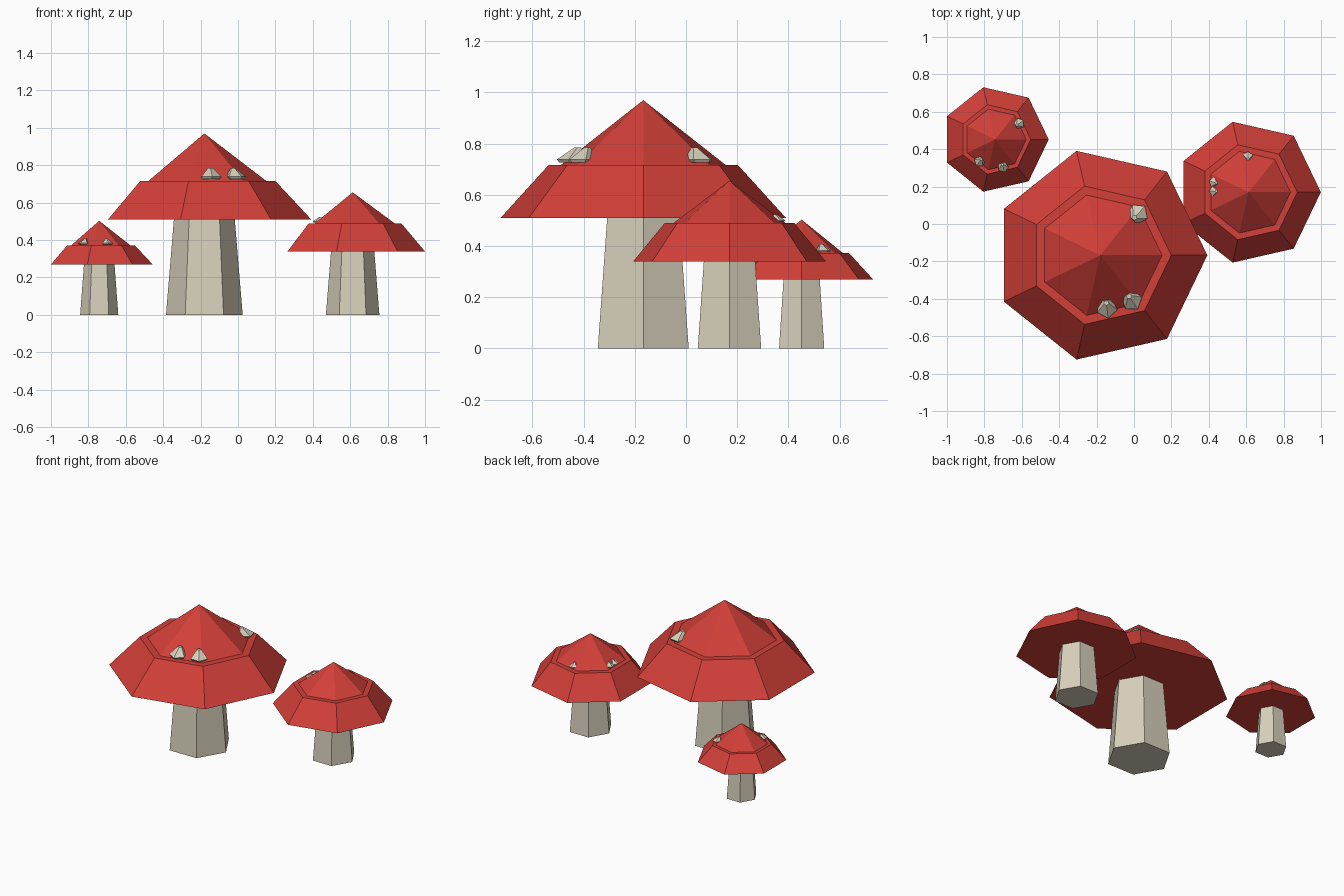
import bpy, bmesh
from math import cos, sin, pi, atan2
from mathutils import Vector

cube = bpy.data.objects.get("Cube")
if cube:
    bpy.data.objects.remove(cube, do_unlink=True)


def make_material(name, rgb):
    mat = bpy.data.materials.new(name)
    mat.use_nodes = True
    mat.diffuse_color = (*rgb, 1)
    mat.node_tree.nodes["Principled BSDF"].inputs["Base Color"].default_value = (*rgb, 1)
    return mat


RED = make_material("cap red", (0.65, 0.05, 0.04))
CREAM = make_material("stem cream", (0.68, 0.63, 0.50))


def lathe(name, sides, profile, mat, location, turn=0.0, lean=(0, 0)):
    """Stack flat-sided rings of (radius, height); radius 0 closes to a point.
    The last ring is moved sideways by lean."""
    bm = bmesh.new()
    rings = []
    for i, (r, z) in enumerate(profile):
        dx, dy = lean if i == len(profile) - 1 else (0, 0)
        count = sides if r else 1
        rings.append([bm.verts.new((dx + r * cos(turn + 2 * pi * k / sides),
                                    dy + r * sin(turn + 2 * pi * k / sides), z))
                      for k in range(count)])
    bm.faces.new(rings[0])
    for a, b in zip(rings, rings[1:]):
        for k in range(sides):
            n = (k + 1) % sides
            bm.faces.new((a[k], a[n], b[0]) if len(b) == 1 else (a[k], a[n], b[n], b[k]))
    if len(rings[-1]) > 1:
        bm.faces.new(rings[-1])
    bmesh.ops.recalc_face_normals(bm, faces=bm.faces)
    mesh = bpy.data.meshes.new(name)
    bm.to_mesh(mesh)
    bm.free()
    mesh.materials.append(mat)
    obj = bpy.data.objects.new(name, mesh)
    obj.location = location
    bpy.context.collection.objects.link(obj)
    return obj


def mushroom(label, centre, stem, cap, heights, spots, spot_size):
    x, y = centre
    brim, ledge, peak = heights
    outer, shelf, crown = cap
    # six-sided tapered stem
    lathe(label + "_stem", 6, [(stem[0], 0), (stem[1], brim + 0.01)], CREAM, (x, y, 0))
    # seven-sided stepped cap
    lathe(label + "_cap", 7, [(outer, brim), (shelf, ledge), (crown, ledge), (0, peak)],
          RED, (x, y, 0))
    # chipped spots resting on the ledge, leaning towards the peak
    for i, (sx, sy) in enumerate(spots):
        inward = Vector((x - sx, y - sy)).normalized() * spot_size * 0.45
        lathe(f"{label}_spot_{i + 1}", 5,
              [(spot_size * 0.85, 0), (spot_size, spot_size * 0.2), (spot_size * 0.25, spot_size)],
              CREAM, (sx, sy, ledge + spot_size * 0.18),
              turn=atan2(sy - y, sx - x), lean=inward)


mushroom("large", (-0.18, -0.167), (0.205, 0.162), (0.572, 0.379, 0.33), (0.51, 0.717, 0.97),
         [(-0.145, -0.448), (-0.012, -0.408), (0.02, 0.053)], 0.057)
mushroom("medium", (0.613, 0.17), (0.143, 0.115), (0.386, 0.26, 0.224), (0.34, 0.49, 0.655),
         [(0.428, 0.223), (0.428, 0.175), (0.61, 0.36)], 0.028)
mushroom("small", (-0.742, 0.452), (0.102, 0.081), (0.286, 0.19, 0.166), (0.27, 0.372, 0.503),
         [(-0.825, 0.335), (-0.70, 0.305), (-0.615, 0.537)], 0.03)
